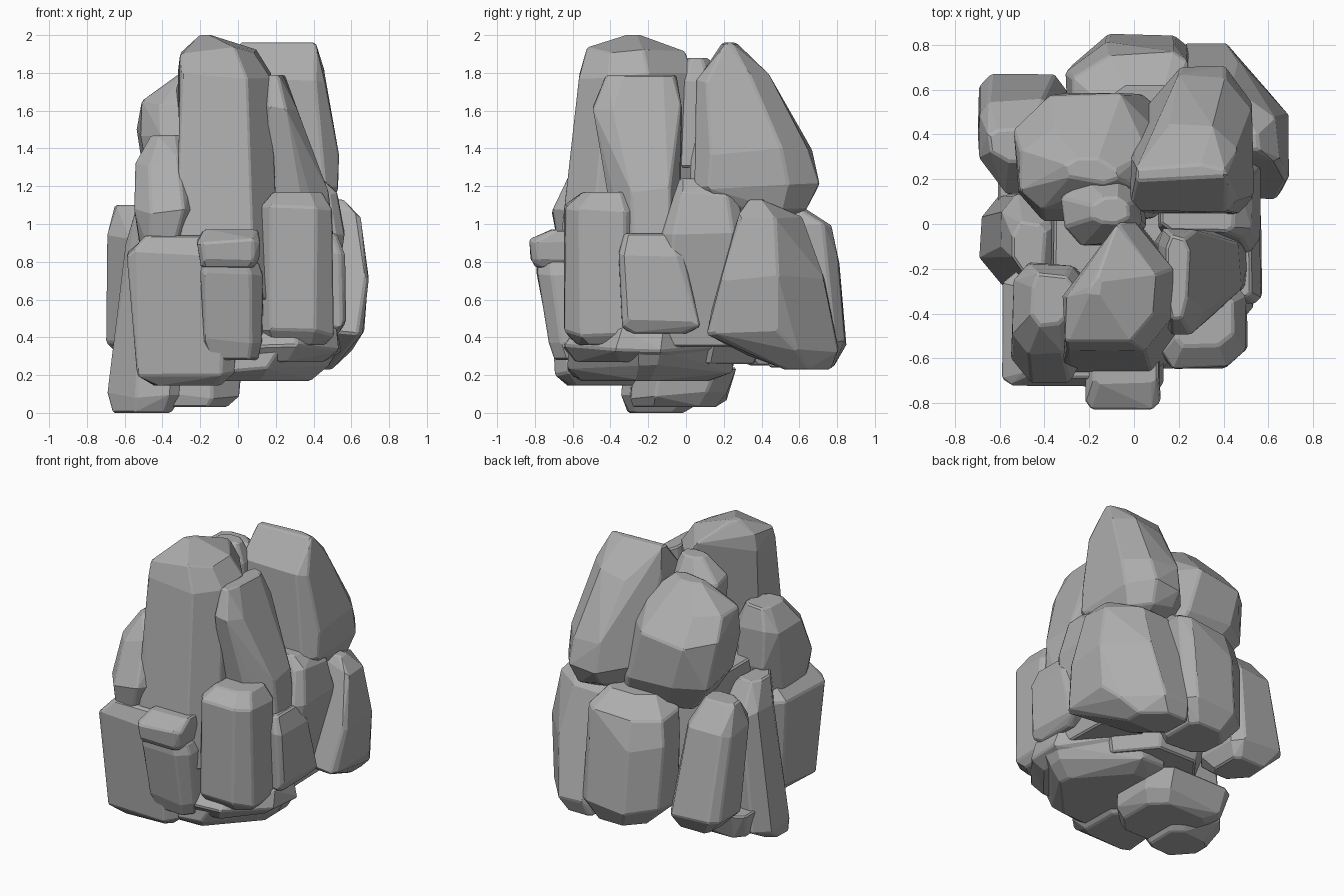
import bpy, bmesh, random
from math import radians

stone = bpy.data.materials.new("grey stone")
stone.diffuse_color = (0.42, 0.42, 0.42, 1)


def rock(name, corners, *sections, seed=1, wobble=0.01, bevel=0.01):
    """Hull of stacked sections (z, x0, x1, y0, y1).
    corners = cut-off share at front-left, front-right, back-right, back-left."""
    rng = random.Random(seed)
    fl, fr, br, bl = corners
    bm = bmesh.new()
    for i, (z, x0, x1, y0, y1) in enumerate(sections):
        w, d = x1 - x0, y1 - y0
        ring = [(x0 + fl * w, y0), (x1 - fr * w, y0), (x1, y0 + fr * d), (x1, y1 - br * d),
                (x1 - br * w, y1), (x0 + bl * w, y1), (x0, y1 - bl * d), (x0, y0 + fl * d)]
        inner = 0 < i < len(sections) - 1
        for x, y in ring:
            dz = rng.uniform(-2.5, 2.5) * wobble if inner else 0
            bm.verts.new((x + rng.uniform(-1, 1) * wobble, y + rng.uniform(-1, 1) * wobble, z + dz))
    hull = bmesh.ops.convex_hull(bm, input=bm.verts)
    junk = {g for g in hull["geom_interior"] + hull["geom_unused"] if isinstance(g, bmesh.types.BMVert)}
    bmesh.ops.delete(bm, geom=list(junk), context='VERTS')
    # merge nearly flat facets into broad faces, then chip the sharp edges
    bmesh.ops.dissolve_limit(bm, angle_limit=radians(9), verts=bm.verts, edges=bm.edges)
    sharp = [e for e in bm.edges if len(e.link_faces) == 2 and e.calc_face_angle() > radians(38)]
    bmesh.ops.bevel(bm, geom=sharp, offset=bevel, segments=1, affect='EDGES', clamp_overlap=True)
    bmesh.ops.recalc_face_normals(bm, faces=bm.faces)
    mesh = bpy.data.meshes.new(name)
    bm.to_mesh(mesh)
    bm.free()
    mesh.materials.append(stone)
    bpy.context.collection.objects.link(bpy.data.objects.new(name, mesh))


# tall upper rocks
rock("main_pillar", (.05, .25, .4, .6),
     (.60, -.30, .22, -.70, .02), (1.2, -.31, .20, -.655, .03), (1.78, -.32, .17, -.565, .03),
     (1.91, -.31, .09, -.53, -.01), (2.0, -.20, -.14, -.31, -.24), seed=3)
rock("upper_right_boulder", (.05, .12, .25, .35),
     (1.03, .12, .42, .24, .52), (1.09, .07, .49, .12, .63), (1.2, .03, .53, .05, .71),
     (1.38, .01, .53, .05, .66), (1.77, -.01, .47, .06, .44), (1.96, .0, .41, .20, .26), seed=5)
rock("right_spire", (.3, .25, .15, .15),
     (.70, .10, .52, -.34, -.04), (1.18, .10, .47, -.36, -.04), (1.62, .10, .31, -.50, -.02),
     (1.79, .15, .24, -.42, -.06), seed=8)
rock("upper_back_boulder", (.2, .2, .3, .25),
     (.98, -.32, .30, .12, .48), (1.18, -.48, .24, .04, .58), (1.48, -.53, .14, .02, .57),
     (1.66, -.52, .07, .08, .42), (1.80, -.30, -.08, .19, .29), seed=11, wobble=.016)
rock("summit_wedge", (.25, .3, .3, .3),
     (1.3, -.30, .06, -.10, .20), (1.74, -.32, .03, -.09, .20), (1.88, -.18, -.02, .0, .12), seed=13)
rock("upper_left_boulder", (.2, .3, .2, .2),
     (.87, -.52, -.28, -.67, -.22), (1.06, -.54, -.19, -.70, -.18), (1.33, -.54, -.22, -.58, -.18),
     (1.47, -.46, -.27, -.45, -.23), seed=17)

# middle ring of boulders
rock("right_slab", (.25, .06, .45, .08),
     (.23, .20, .50, .52, .77), (.32, .20, .60, .33, .80), (.44, .20, .66, .11, .78),
     (.72, .20, .70, .18, .74), (1.03, .20, .64, .28, .62), (1.13, .22, .56, .33, .44), seed=19)
rock("back_boulder", (.2, .2, .12, .32),
     (.24, -.15, .16, .45, .78), (.38, -.28, .24, .40, .845), (.80, -.30, .24, .40, .81),
     (.98, -.27, .24, .40, .76), (1.09, -.15, .18, .40, .61), seed=23)
rock("back_left_boulder", (.4, .2, .15, .12),
     (.25, -.58, -.34, .34, .60), (.36, -.69, -.30, .20, .67), (.92, -.70, -.36, .14, .55),
     (1.10, -.64, -.42, .27, .42), seed=29)
rock("left_pillar", (.4, .15, .2, .2),
     (.0, -.66, -.35, -.30, -.02), (.10, -.685, -.30, -.34, .12), (.60, -.635, -.25, -.27, .14),
     (.88, -.59, -.26, -.25, .13), (1.07, -.54, -.40, -.24, .0), seed=31)
rock("front_left_boulder", (.05, .12, .2, .2),
     (.145, -.44, -.10, -.62, -.25), (.22, -.53, -.02, -.69, -.2), (.84, -.58, .0, -.73, -.15),
     (.94, -.48, .0, -.68, -.2), seed=37)
rock("front_right_pillar", (.15, .22, .2, .2),
     (.36, .15, .46, -.58, -.28), (.43, .12, .50, -.65, -.25), (1.08, .12, .50, -.64, -.25),
     (1.17, .19, .44, -.55, -.30), seed=41)
rock("right_small_boulder", (.2, .08, .08, .2),
     (.42, .30, .53, -.30, .0), (.48, .30, .57, -.34, .07), (.85, .30, .56, -.36, -.02),
     (.95, .30, .53, -.33, -.07), seed=43)
rock("right_inner_boulder", (.15, .12, .15, .2),
     (.35, .10, .48, -.15, .30), (.95, .10, .56, -.12, .32), (1.15, .10, .53, -.06, .28),
     (1.24, .12, .45, -.04, .22), seed=47)

# split block at the front
rock("front_block_cap", (.1, .1, .1, .1),
     (.77, -.20, .08, -.80, -.5), (.82, -.21, .11, -.82, -.45), (.91, -.22, .12, -.83, -.45),
     (.97, -.18, .11, -.71, -.45), seed=53, wobble=.006)
rock("front_block", (.06, .2, .1, .1),
     (.28, -.14, .10, -.69, -.4), (.38, -.18, .13, -.73, -.4), (.74, -.20, .13, -.79, -.4),
     (.80, -.19, .11, -.79, -.4), seed=59, wobble=.006)

# core and stepped base
rock("core", (.25, .3, .3, .25),
     (.26, -.35, .28, -.40, .36), (.60, -.42, .40, -.42, .48), (1.12, -.36, .34, -.40, .42), seed=61)
rock("base_upper_ledge", (.2, .3, .45, .2),
     (.27, -.20, .44, -.58, .20), (.35, -.25, .54, -.65, .28), (.45, -.20, .52, -.58, .24), seed=67)
rock("base_lower_ledge", (.2, .42, .45, .3),
     (.17, -.22, .38, -.56, .12), (.23, -.28, .48, -.62, .24), (.34, -.24, .54, -.62, .26), seed=71)
rock("base_foot", (.25, .25, .2, .1),
     (.03, -.48, -.06, -.28, .16), (.09, -.58, .0, -.30, .22), (.24, -.60, .02, -.28, .27), seed=73)
